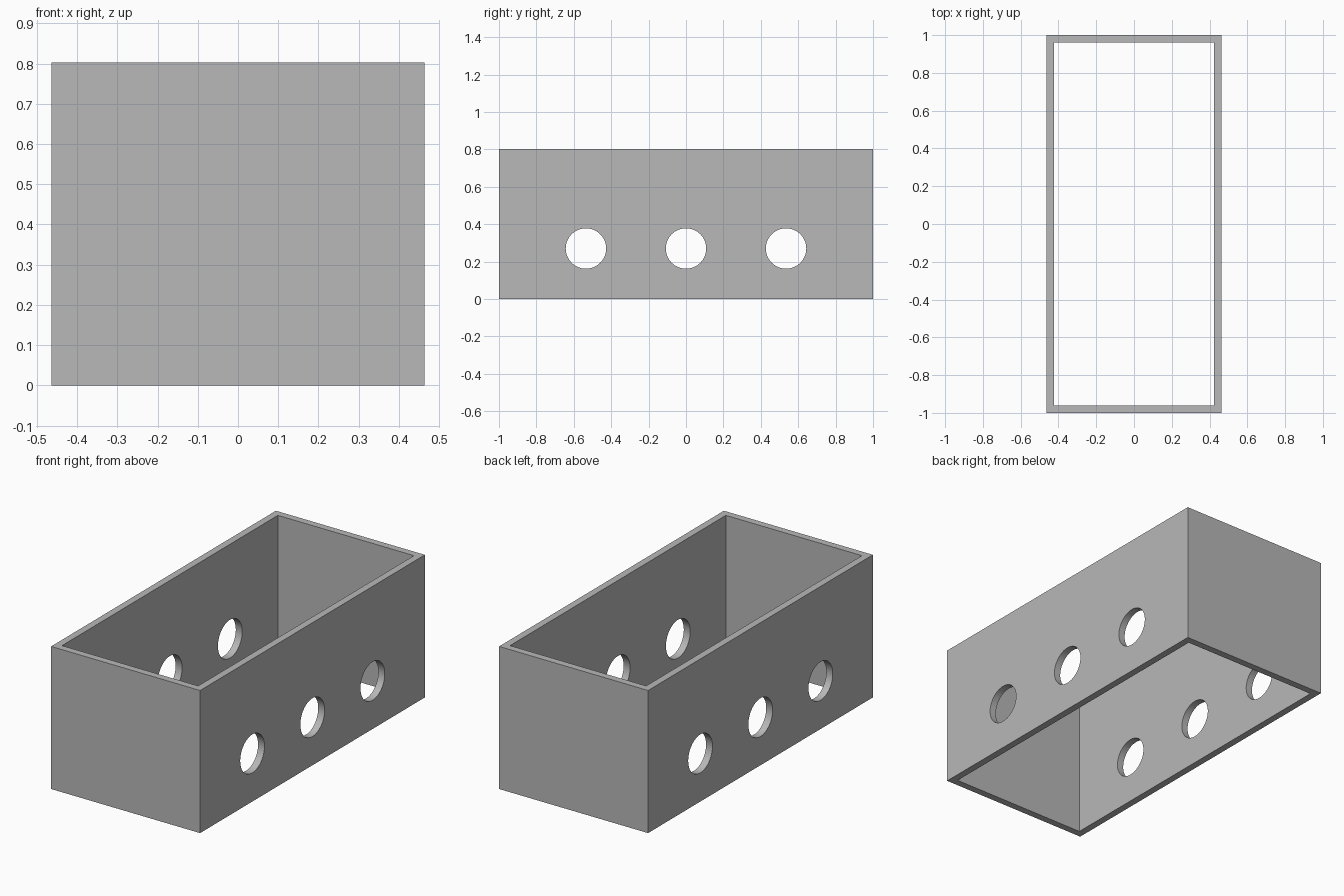
import bpy, math

if "Cube" in bpy.data.objects:
    bpy.data.objects.remove(bpy.data.objects["Cube"])

W, D, H, T = 0.928, 2.0, 0.803, 0.04   # outer size and wall thickness
HOLE_R, HOLE_Z, HOLE_STEP = 0.108, 0.27, 0.535

grey = bpy.data.materials.new("plain grey")
grey.diffuse_color = (0.48, 0.48, 0.48, 1)
grey.use_nodes = True
grey.node_tree.nodes["Principled BSDF"].inputs["Base Color"].default_value = grey.diffuse_color


def box(name, size, z):
    bpy.ops.mesh.primitive_cube_add(size=1, location=(0, 0, z))
    ob = bpy.context.object
    ob.name = name
    ob.scale = size
    bpy.ops.object.transform_apply(location=False, rotation=False, scale=True)
    return ob


# Rectangular sleeve, open at top and bottom
frame = box("open_box_frame", (W, D, H), H / 2)
frame.data.materials.append(grey)

# Cutters: the inner opening and three round holes through both long sides
cutters = [box("opening_cutter", (W - 2 * T, D - 2 * T, H + 0.4), H / 2)]
for i in (-1, 0, 1):
    bpy.ops.mesh.primitive_cylinder_add(
        vertices=64, radius=HOLE_R, depth=W + 0.4,
        location=(0, i * HOLE_STEP, HOLE_Z), rotation=(0, math.pi / 2, 0))
    cutters.append(bpy.context.object)
    cutters[-1].name = "hole_cutter"

bpy.context.view_layer.objects.active = frame
for c in cutters:
    c.data.materials.append(grey)
    mod = frame.modifiers.new("cut", "BOOLEAN")
    mod.operation = "DIFFERENCE"
    mod.solver = "EXACT"
    mod.object = c
    bpy.ops.object.modifier_apply(modifier=mod.name)
for c in cutters:
    bpy.data.objects.remove(c, do_unlink=True)

# Smooth hole walls, crisp edges
bpy.ops.object.select_all(action="DESELECT")
frame.select_set(True)
bpy.context.view_layer.objects.active = frame
bpy.ops.object.shade_smooth_by_angle(angle=math.radians(30))
